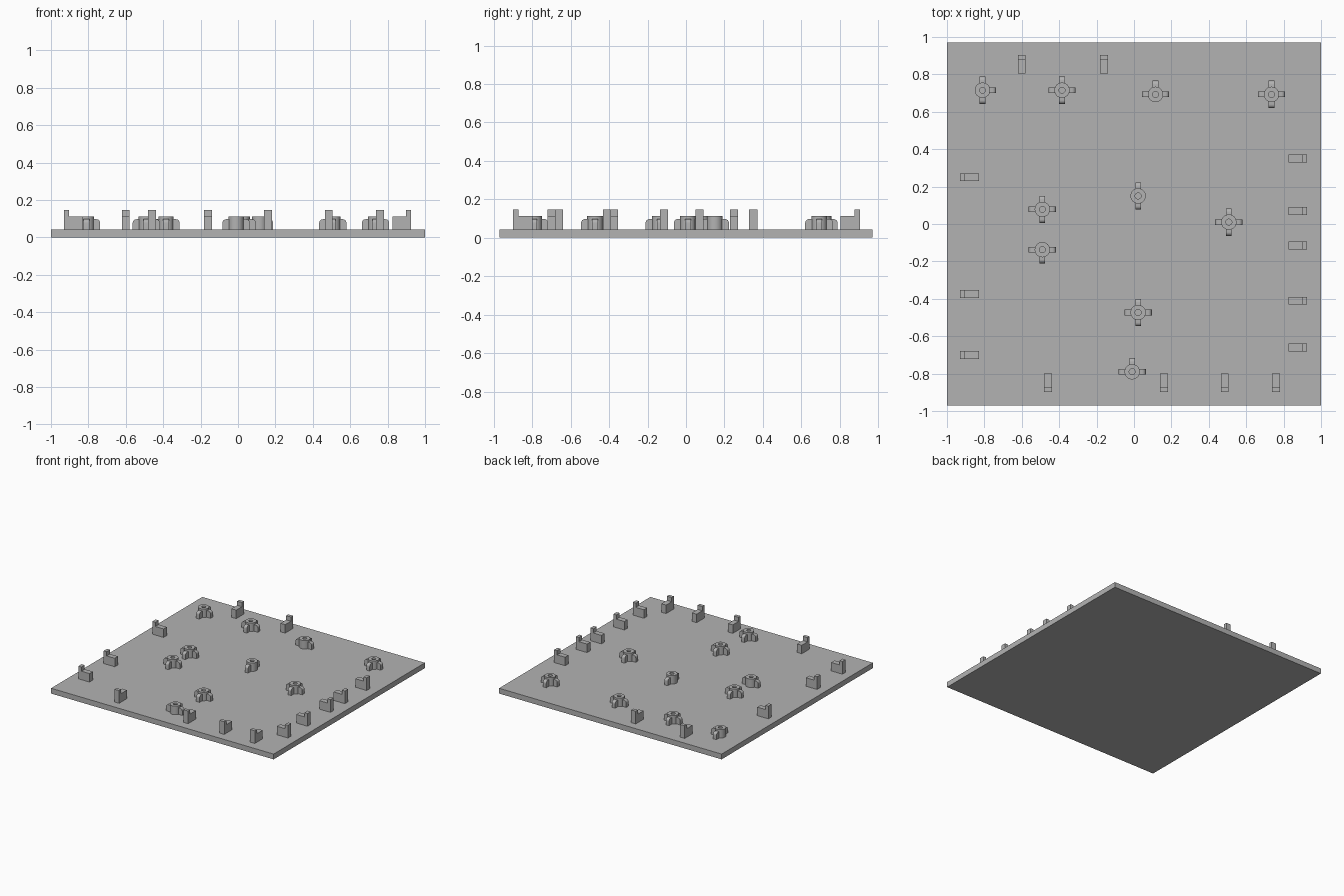
import bpy, bmesh, math
from mathutils import Matrix, Vector

if "Cube" in bpy.data.objects:
    bpy.data.objects.remove(bpy.data.objects["Cube"], do_unlink=True)

BASE = 0.043        # top of the plate
BLOCK = 0.112       # top of posts and clip blocks

grey = bpy.data.materials.new("plain_grey")
grey.use_nodes = True
colour = (0.45, 0.45, 0.45, 1)
grey.diffuse_color = colour
grey.node_tree.nodes["Principled BSDF"].inputs["Base Color"].default_value = colour


def finish(bm, name, x=0, y=0, turn=0, smooth=False):
    bmesh.ops.recalc_face_normals(bm, faces=bm.faces)
    mesh = bpy.data.meshes.new(name)
    bm.to_mesh(mesh)
    bm.free()
    mesh.materials.append(grey)
    ob = bpy.data.objects.new(name, mesh)
    bpy.context.collection.objects.link(ob)
    ob.location = (x, y, 0)
    ob.rotation_euler.z = math.radians(turn)
    if smooth:
        bpy.ops.object.select_all(action='DESELECT')
        ob.select_set(True)
        bpy.context.view_layer.objects.active = ob
        bpy.ops.object.shade_smooth_by_angle(angle=math.radians(30))
    return ob


def extrude_profile(bm, points, width, turn=0):
    """Extrude an (x, z) outline across y, centred, then turn it about z."""
    spin = Matrix.Rotation(math.radians(turn), 3, 'Z')
    face = bm.faces.new([bm.verts.new(spin @ Vector((x, -width / 2, z))) for x, z in points])
    new = bmesh.ops.extrude_face_region(bm, geom=[face])["geom"]
    verts = [v for v in new if isinstance(v, bmesh.types.BMVert)]
    bmesh.ops.translate(bm, verts=verts, vec=spin @ Vector((0, width, 0)))


# Base plate
bm = bmesh.new()
bmesh.ops.create_cube(bm, size=1, matrix=Matrix.Translation((0, 0, BASE / 2))
                      @ Matrix.Diagonal((2, 1.942, BASE, 1)))
finish(bm, "base_plate")


# Edge clips: a low block with a raised lip on the outer side
def clip(name, x, y, turn):
    bm = bmesh.new()
    outline = [(-0.05, BASE), (0.05, BASE), (0.05, 0.146), (0.023, 0.146),
               (0.023, BLOCK), (-0.05, BLOCK)]
    extrude_profile(bm, outline, 0.042)
    finish(bm, name, x, y, turn)


for y in (0.35, 0.07, -0.115, -0.41, -0.66):
    clip("left_clip", 0.876, y, 0)
for y in (0.25, -0.375, -0.70):
    clip("right_clip", -0.88, y, 180)
for x in (-0.60, -0.16):
    clip("back_clip", x, 0.854, 90)
for x in (-0.46, 0.16, 0.485, 0.76):
    clip("front_clip", x, -0.849, -90)


# Hollow posts braced by rounded fins; E, N, W, S name the fin directions
def post(x, y, fins):
    bm = bmesh.new()
    sides, outer, inner = 32, 0.041, 0.016
    rings = []
    for radius, z in ((outer, BASE), (outer, BLOCK), (inner, BLOCK), (inner, BASE)):
        rings.append([bm.verts.new((radius * math.cos(math.tau * i / sides),
                                    radius * math.sin(math.tau * i / sides), z))
                      for i in range(sides)])
    for k in range(4):
        a, b = rings[k], rings[(k + 1) % 4]
        for i in range(sides):
            j = (i + 1) % sides
            bm.faces.new((a[i], a[j], b[j], b[i]))
    finish(bm, "post", x, y, smooth=True)

    bm = bmesh.new()
    tip, top, r = 0.073, 0.097, 0.02
    arc = [(tip - r + r * math.cos(a), top - r + r * math.sin(a))
           for a in (math.pi / 2 * i / 6 for i in range(7))]
    outline = [(0.03, BASE), (tip, BASE)] + arc + [(0.03, top)]
    for direction in fins:
        extrude_profile(bm, outline, 0.03, 90 * "ENWS".index(direction))
    finish(bm, "post_fins", x, y, smooth=True)


for x, y, fins in ((-0.81, 0.715, "ENS"), (-0.385, 0.715, "ENWS"),
                   (0.115, 0.693, "ENW"), (0.735, 0.693, "ENWS"),
                   (-0.49, 0.078, "ENWS"), (-0.49, -0.137, "EWS"),
                   (0.022, 0.15, "NS"), (0.507, 0.01, "ENWS"),
                   (0.022, -0.473, "ENWS"), (-0.01, -0.79, "ENW")):
    post(x, y, fins)
